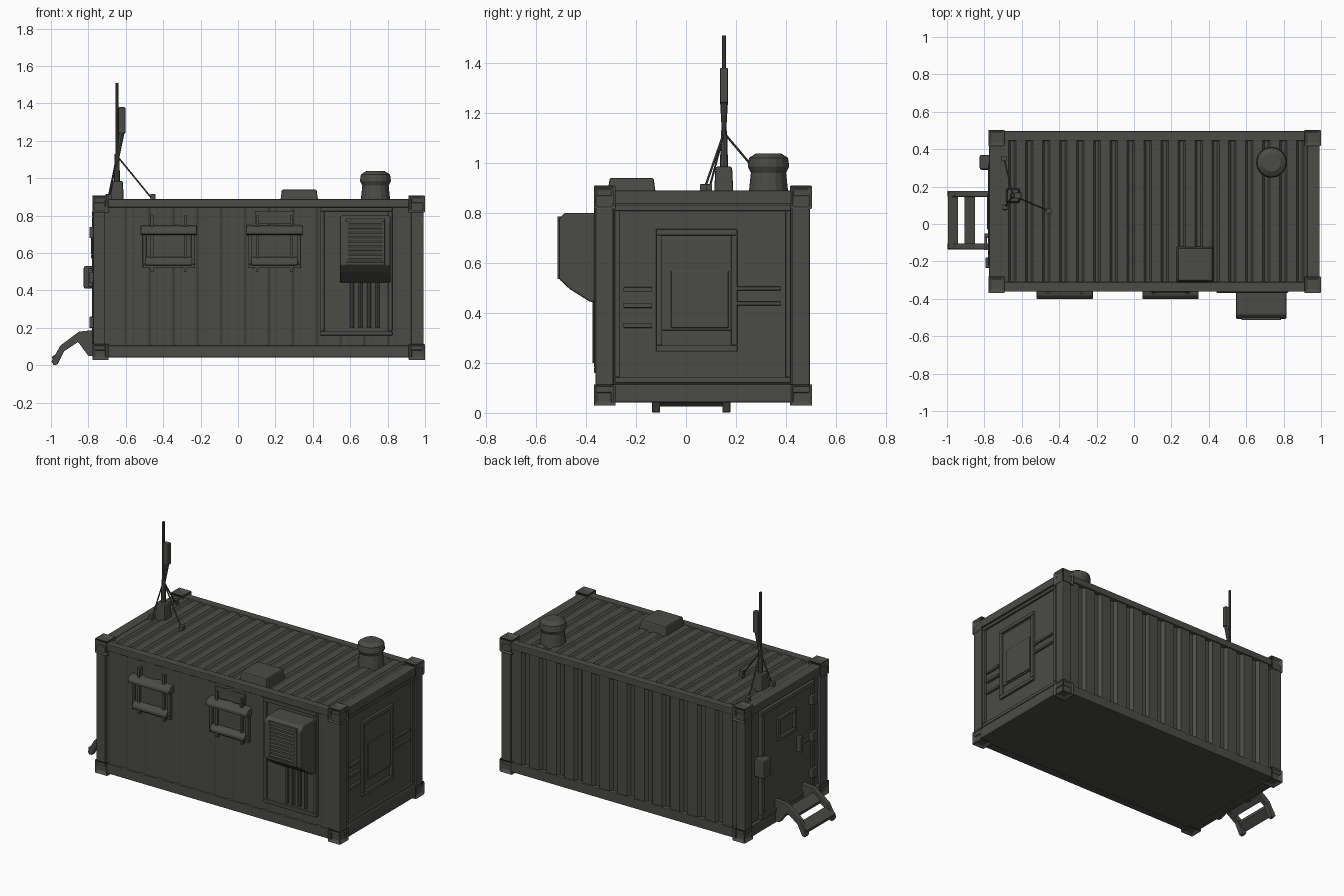
import bpy, bmesh, math
from mathutils import Vector

cube = bpy.data.objects.get("Cube")
if cube:
    bpy.data.objects.remove(cube, do_unlink=True)

paint = bpy.data.materials.new("dark olive grey")
paint.use_nodes = True
COLOUR = (0.07, 0.071, 0.063, 1)
paint.diffuse_color = COLOUR
paint.node_tree.nodes["Principled BSDF"].inputs["Base Color"].default_value = COLOUR
paint.node_tree.nodes["Principled BSDF"].inputs["Roughness"].default_value = 0.8


def finish(name, bm, bevel=0.0):
    bmesh.ops.recalc_face_normals(bm, faces=bm.faces)
    mesh = bpy.data.meshes.new(name)
    bm.to_mesh(mesh)
    bm.free()
    mesh.materials.append(paint)
    obj = bpy.data.objects.new(name, mesh)
    bpy.context.collection.objects.link(obj)
    if bevel:
        mod = obj.modifiers.new("soft edges", "BEVEL")
        mod.width, mod.segments, mod.limit_method = bevel, 2, "ANGLE"
    return obj


def box(name, x, y, z, bevel=0.0, hole=0.0, taper=1.0):
    """Box from (min, max) ranges, optionally with a pocket in every face."""
    bm = bmesh.new()
    bmesh.ops.create_cube(bm, size=1)
    for v in bm.verts:
        k = taper if v.co.z > 0 else 1
        v.co = [(r[0] + r[1]) / 2 + c * (r[1] - r[0]) * s
                for r, c, s in zip((x, y, z), v.co, (k, k, 1))]
    if hole:
        bmesh.ops.inset_individual(bm, faces=bm.faces[:], thickness=hole, depth=-0.014)
    return finish(name, bm, bevel)


def prism(name, pts, axis, a, b, bevel=0.0):
    """Extrude a 2D outline along an axis; pts use the other two axes in order."""
    bm = bmesh.new()
    verts = []
    for p in pts:
        co = list(p)
        co.insert("xyz".index(axis), a)
        verts.append(bm.verts.new(co))
    face = bm.faces.new(verts)
    ext = bmesh.ops.extrude_face_region(bm, geom=[face])["geom"]
    move = Vector([(b - a) * (axis == c) for c in "xyz"])
    bmesh.ops.translate(bm, vec=move, verts=[g for g in ext if isinstance(g, bmesh.types.BMVert)])
    return finish(name, bm, bevel)


def rod(name, start, end, r1, r2=None, sides=8):
    start, end = Vector(start), Vector(end)
    d = end - start
    bm = bmesh.new()
    bmesh.ops.create_cone(bm, cap_ends=True, segments=sides, radius1=r1,
                          radius2=r1 if r2 is None else r2, depth=d.length)
    rot = d.to_track_quat("Z", "Y").to_matrix().to_4x4()
    bmesh.ops.transform(bm, matrix=rot, verts=bm.verts)
    bmesh.ops.translate(bm, vec=(start + end) / 2, verts=bm.verts)
    return finish(name, bm)


def corrugated(name, axis, a, b, x0, x1, count, inner, outer, base):
    """Ribbed sheet: trapezoid ribs along x, closed at the base depth."""
    step = (x1 - x0) / count
    pts = [(x0, base)]
    for i in range(count):
        for f, d in ((0, inner), (0.2, inner), (0.32, outer), (0.88, outer)):
            pts.append((x0 + (i + f) * step, d))
    pts += [(x1, inner), (x1, base)]
    return prism(name, pts, axis, a, b)


def ring(name, axis, a, b, u, v, w, bevel=0.004):
    """Rectangular frame of bar width w in the plane normal to the axis."""
    for side, uu, vv in (("top", u, (v[1] - w, v[1])), ("bottom", u, (v[0], v[0] + w)),
                         ("near", (u[0], u[0] + w), (v[0] + w, v[1] - w)),
                         ("far", (u[1] - w, u[1]), (v[0] + w, v[1] - w))):
        r = (uu, (a, b), vv) if axis == "y" else ((a, b), uu, vv)
        box(f"{name}_{side}", *r, bevel)


# Shell and ribbed sheets
X, Y = (-0.78, 1.0), (-0.37, 0.505)
box("inner_shell", (-0.755, 0.975), (-0.335, 0.465), (0.045, 0.865))
corrugated("roof_sheet", "y", -0.33, 0.46, -0.75, 0.97, 19, 0.872, 0.885, 0.85)
corrugated("front_sheet", "z", 0.08, 0.86, -0.72, 0.94, 13, -0.344, -0.354, -0.32)
corrugated("back_sheet", "z", 0.08, 0.86, -0.72, 0.94, 13, 0.468, 0.488, 0.45)

# Outer frame
for end, (x0, x1) in (("door_end", (-0.775, -0.71)), ("hatch_end", (0.925, 0.993))):
    for side, (y0, y1) in (("front", (-0.362, -0.29)), ("back", (0.425, 0.496))):
        box(f"{end}_{side}_post", (x0, x1), (y0, y1), (0.08, 0.87), 0.006)
        for level, (z0, z1) in (("lower", (0.028, 0.115)), ("upper", (0.815, 0.91))):
            cx = (X[0], X[0] + 0.09) if x0 < 0 else (X[1] - 0.09, X[1])
            cy = (Y[0], Y[0] + 0.09) if y0 < 0 else (Y[1] - 0.09, Y[1])
            box(f"{end}_{side}_{level}_casting", cx, cy, (z0, z1), 0.003, 0.026)
    box(f"{end}_top_beam", (x0, x1), (-0.3, 0.43), (0.835, 0.889), 0.005)
    box(f"{end}_sill", (x0, x1), (-0.3, 0.43), (0.042, 0.115), 0.005)
for side, (y0, y1) in (("front", (-0.362, -0.31)), ("back", (0.445, 0.496))):
    box(f"{side}_top_rail", (-0.71, 0.93), (y0, y1), (0.845, 0.889), 0.005)
    box(f"{side}_bottom_rail", (-0.71, 0.93), (y0, y1), (0.042, 0.105), 0.005)

# Front windows with an awning and a lower shelf
for n, x in enumerate((-0.37, 0.195)):
    box(f"window_{n}_panel", (x - 0.13, x + 0.13), (-0.362, -0.34), (0.53, 0.73))
    ring(f"window_{n}_frame", "y", -0.375, -0.34, (x - 0.14, x + 0.14), (0.52, 0.74), 0.02)
    for part, z, w, d in (("awning", 0.70, 0.15, 0.402), ("shelf", 0.535, 0.125, 0.395)):
        prism(f"window_{n}_{part}", ((-0.34, z + 0.05), (-d + 0.02, z + 0.04), (-d, z + 0.02),
                                     (-d, z), (-0.34, z - 0.005)), "x", x - w, x + w, 0.004)
    for s in (-1, 1):
        box(f"window_{n}_bracket_{s}", (x + s * 0.09 - 0.008, x + s * 0.09 + 0.008),
            (-0.375, -0.34), (0.5, 0.8))
box("window_blind_box", (0.09, 0.3), (-0.365, -0.34), (0.755, 0.825), 0.004)

# Service panel and air conditioner
box("service_panel", (0.46, 0.81), (-0.355, -0.34), (0.18, 0.83))
ring("service_panel_frame", "y", -0.368, -0.34, (0.44, 0.825), (0.16, 0.845), 0.022)
AX = (0.545, 0.815)
prism("cooler_body", ((-0.34, 0.8), (-0.485, 0.8), (-0.508, 0.775), (-0.508, 0.535),
                      (-0.465, 0.495), (-0.385, 0.445), (-0.34, 0.44)), "x", *AX, 0.008)
ring("cooler_grille_frame", "y", -0.514, -0.5, (0.575, 0.785), (0.535, 0.785), 0.016, 0.002)
for i in range(9):
    z = 0.56 + i * 0.0235
    prism(f"cooler_slat_{i}", ((-0.504, z + 0.016), (-0.514, z + 0.003), (-0.514, z), (-0.504, z)),
          "x", 0.59, 0.77)
for i, x in enumerate((0.61, 0.655, 0.7, 0.745)):
    rod(f"cooler_pipe_{i}", (x, -0.362, 0.2), (x, -0.362, 0.47), 0.011)

# Hatch end: panel, frame, bars and grips
ring("hatch_end_trim", "x", 0.96, 0.988, (-0.285, 0.42), (0.12, 0.83), 0.022)
box("hatch_panel", (0.96, 0.982), (-0.10, 0.195), (0.33, 0.7), 0.004)
ring("hatch_frame", "x", 0.96, 0.99, (-0.12, 0.205), (0.245, 0.735), 0.025)
box("hatch_plate", (0.97, 0.988), (-0.06, 0.17), (0.34, 0.57), 0.004)
for i, z in enumerate((0.34, 0.42, 0.485)):
    box(f"hatch_grip_{i}", (0.96, 0.99), (-0.25, -0.135), (z, z + 0.018), 0.003)
for i, z in enumerate((0.43, 0.49)):
    box(f"hatch_hinge_{i}", (0.96, 0.988), (0.2, 0.38), (z, z + 0.015), 0.003)

# Door end: door, window, lock box and handle
box("door", (-0.768, -0.75), (-0.2, 0.3), (0.13, 0.8), 0.004)
ring("door_frame", "x", -0.78, -0.75, (-0.225, 0.325), (0.115, 0.825), 0.028)
ring("door_window_frame", "x", -0.785, -0.76, (-0.03, 0.16), (0.57, 0.72), 0.022)
box("lock_box", (-0.825, -0.75), (0.29, 0.37), (0.41, 0.53), 0.01)
box("door_handle", (-0.8, -0.765), (-0.075, -0.05), (0.42, 0.52), 0.004)
box("door_lever", (-0.8, -0.785), (-0.14, -0.05), (0.465, 0.485), 0.003)
for i, z in enumerate((0.2, 0.44, 0.68)):
    box(f"door_hinge_{i}", (-0.795, -0.76), (-0.235, -0.18), (z, z + 0.06), 0.004)

# Folding step
for side, y in (("front", -0.135), ("back", 0.145)):
    prism(f"step_{side}_rail", ((-0.76, 0.19), (-0.85, 0.18), (-0.95, 0.105), (-0.998, 0.02),
                                (-0.985, 0.0), (-0.965, 0.005), (-0.93, 0.075), (-0.855, 0.125),
                                (-0.8, 0.05), (-0.76, 0.05)), "y", y, y + 0.032, 0.003)
for i, (x, z) in enumerate(((-0.975, 0.065), (-0.885, 0.135))):
    prism(f"step_tread_{i}", ((x - 0.02, z - 0.02), (x + 0.035, z + 0.02),
                              (x + 0.035, z), (x - 0.015, z - 0.04)), "y", -0.13, 0.17)

# Roof vent and chimney
box("roof_vent", (0.225, 0.43), (-0.315, -0.12), (0.87, 0.94), 0.008, taper=0.9)
C = (0.735, 0.33)
for part, z0, z1, r1, r2 in (("neck", 0.87, 0.965, 0.08, 0.07), ("skirt", 0.955, 0.985, 0.068, 0.083),
                             ("cap", 0.985, 1.02, 0.083, 0.078), ("lid", 1.02, 1.038, 0.078, 0.05)):
    rod(f"chimney_{part}", (*C, z0), (*C, z1), r1, r2, 16)

# Antenna mast with guy wires
M = (-0.647, 0.152)
box("antenna_base", (-0.685, -0.61), (0.112, 0.19), (0.87, 0.985), 0.008, taper=0.85)
rod("antenna_lower_mast", (*M, 0.97), (*M, 1.13), 0.017, 0.012)
rod("antenna_upper_mast", (*M, 1.12), (*M, 1.51), 0.008)
box("antenna_panel", (-0.64, -0.602), (0.136, 0.168), (1.24, 1.38), 0.005)
rod("antenna_panel_stem", (-0.642, 0.152, 1.11), (-0.622, 0.152, 1.25), 0.008, 0.016)
for i, foot in enumerate(((-0.455, 0.07), (-0.695, 0.35), (-0.69, 0.09))):
    rod(f"guy_wire_{i}", (*M, 1.12), (*foot, 0.885), 0.0045, sides=6)
    box(f"guy_anchor_{i}", (foot[0] - 0.014, foot[0] + 0.014),
        (foot[1] - 0.014, foot[1] + 0.014), (0.87, 0.915), 0.003)
